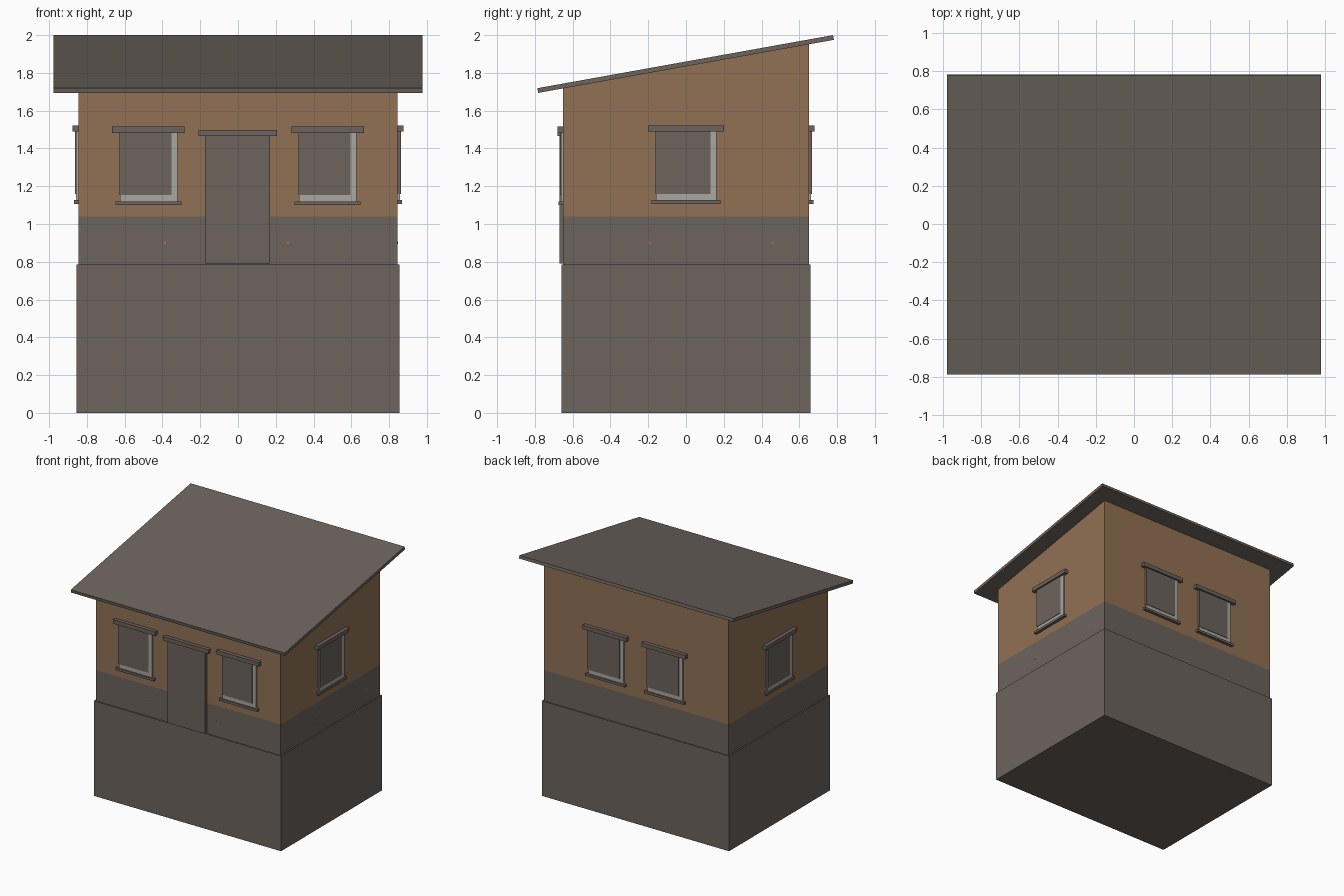
import bpy, bmesh, math
from mathutils import Matrix, Vector

cube = bpy.data.objects.get("Cube")
if cube:
    bpy.data.objects.remove(cube, do_unlink=True)


def material(name, r, g, b):
    m = bpy.data.materials.new(name)
    m.use_nodes = True
    m.diffuse_color = (r, g, b, 1)
    m.node_tree.nodes["Principled BSDF"].inputs["Base Color"].default_value = (r, g, b, 1)
    return m


STONE = material("grey brown stone", 0.15, 0.125, 0.109)
CLAY = material("clay plaster", 0.283, 0.165, 0.089)
PALE = material("pale trim", 0.41, 0.38, 0.35)

HALF_X, HALF_Y, BASE_TOP, BAND_TOP = 0.845, 0.65, 0.785, 1.04


def finish(name, bm, *mats):
    bmesh.ops.recalc_face_normals(bm, faces=bm.faces)
    mesh = bpy.data.meshes.new(name)
    bm.to_mesh(mesh)
    bm.free()
    for m in mats:
        mesh.materials.append(m)
    obj = bpy.data.objects.new(name, mesh)
    bpy.context.collection.objects.link(obj)
    return obj


def prism(profile, half_x):
    """Extrude a (y, z) outline across the width."""
    bm = bmesh.new()
    face = bm.faces.new([bm.verts.new((-half_x, y, z)) for y, z in profile])
    ext = bmesh.ops.extrude_face_region(bm, geom=[face])
    moved = [v for v in ext["geom"] if isinstance(v, bmesh.types.BMVert)]
    bmesh.ops.translate(bm, verts=moved, vec=(2 * half_x, 0, 0))
    return bm


# Foundation block
finish("foundation", prism([(-0.66, 0), (0.66, 0), (0.66, BASE_TOP), (-0.66, BASE_TOP)], 0.856), STONE)

# Walls with a sloping top, split by height into base band and plaster
bm = prism([(-HALF_Y, BASE_TOP), (HALF_Y, BASE_TOP), (HALF_Y, 1.953), (-HALF_Y, 1.72)], HALF_X)
bmesh.ops.bisect_plane(bm, geom=bm.verts[:] + bm.edges[:] + bm.faces[:],
                       plane_co=(0, 0, BAND_TOP), plane_no=(0, 0, 1))
for f in bm.faces:
    f.material_index = int(f.calc_center_median().z > BAND_TOP)
finish("walls", bm, STONE, CLAY)

# Single pitch roof slab
finish("roof", prism([(-0.783, 1.694), (0.783, 1.975), (0.779, 2.0), (-0.787, 1.719)], 0.978), STONE)


def wall_box(name, turn, u0, u1, z0, z1, depth, mat):
    """Box on a wall; u runs to the right as seen from outside."""
    offset = HALF_X if turn % 2 else HALF_Y
    bm = bmesh.new()
    bmesh.ops.create_cube(bm, size=1)
    bmesh.ops.scale(bm, verts=bm.verts, vec=(u1 - u0, depth + 0.01, z1 - z0))
    middle = Vector(((u0 + u1) / 2, -offset - depth / 2 + 0.005, (z0 + z1) / 2))
    bmesh.ops.translate(bm, verts=bm.verts, vec=middle)
    bmesh.ops.rotate(bm, verts=bm.verts, matrix=Matrix.Rotation(turn * math.pi / 2, 3, 'Z'))
    return finish(name, bm, mat)


def window(name, turn, u, half, z0, z1):
    strip = 0.033
    wall_box(name + "_frame", turn, u - half + 0.004, u + half, z0, z1, 0.013, PALE)
    wall_box(name + "_shutter", turn, u - half, u + half - strip, z0 + strip, z1, 0.017, STONE)
    wall_box(name + "_lintel", turn, u - half - 0.038, u + half + 0.038, z1, z1 + 0.033, 0.031, STONE)
    wall_box(name + "_sill", turn, u - half - 0.02, u + half + 0.02, z0 - 0.02, z0, 0.024, STONE)


# Windows on all four walls
for side, s in (("left", 1), ("right", -1)):
    window("front_window_" + side, 0, s * 0.474, 0.154, 1.12, 1.482)
    window("back_window_" + side, 2, -s * 0.27, 0.162, 1.126, 1.489)
window("left_window", 1, 0, 0.162, 1.126, 1.489)
window("right_window", 3, 0, 0.162, 1.126, 1.489)

# Door and its lintel
wall_box("door", 0, -0.174, 0.17, 0.79, 1.465, 0.021, STONE)
wall_box("door_lintel", 0, -0.21, 0.206, 1.465, 1.498, 0.031, STONE)

# Small plaster flecks on the base band
for i, (turn, u) in enumerate(((0, -0.388), (0, 0.264), (1, -0.19), (1, 0.46))):
    wall_box(f"plaster_fleck_{i + 1}", turn, u - 0.007, u + 0.007, 0.893, 0.907, 0.001, CLAY)
